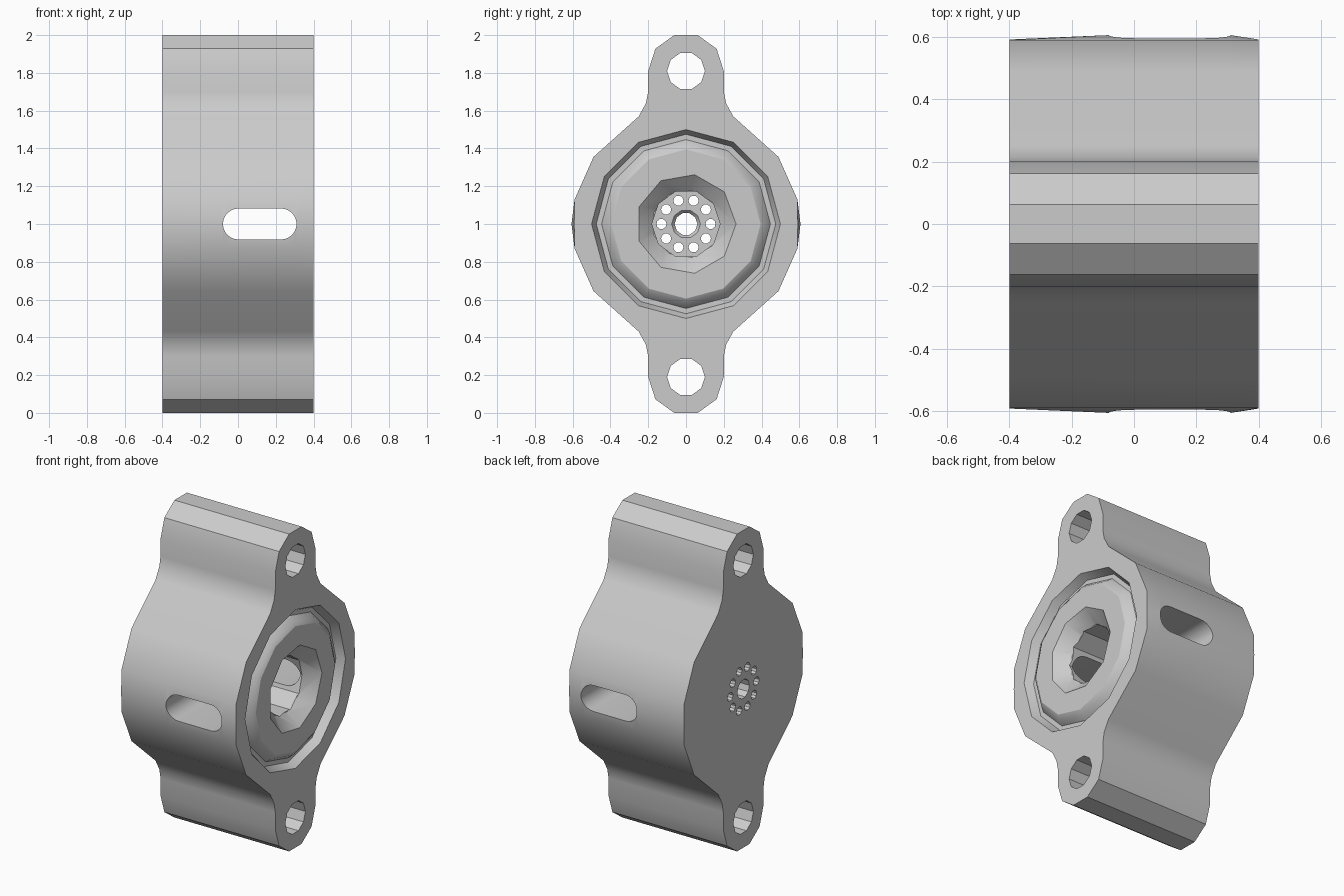
import bpy, bmesh
from math import sin, cos, pi, radians

if "Cube" in bpy.data.objects:
    bpy.data.objects.remove(bpy.data.objects["Cube"])

metal = bpy.data.materials.new("plain_grey_metal")
metal.use_nodes = True
GREY = (0.6, 0.6, 0.6, 1)
metal.diffuse_color = GREY
metal.node_tree.nodes["Principled BSDF"].inputs["Base Color"].default_value = GREY


def loft(name, loops, closed=False):
    """Skin matching loops; cap the ends, or join last to first when closed."""
    bm = bmesh.new()
    rings = [[bm.verts.new(p) for p in loop] for loop in loops]
    pairs = list(zip(rings, rings[1:]))
    if closed:
        pairs.append((rings[-1], rings[0]))
    else:
        bm.faces.new(rings[0])
        bm.faces.new(rings[-1])
    for a, b in pairs:
        for i in range(len(a)):
            j = (i + 1) % len(a)
            bm.faces.new((a[i], a[j], b[j], b[i]))
    bmesh.ops.recalc_face_normals(bm, faces=bm.faces)
    mesh = bpy.data.meshes.new(name)
    bm.to_mesh(mesh)
    bm.free()
    mesh.materials.append(metal)
    obj = bpy.data.objects.new(name, mesh)
    bpy.context.collection.objects.link(obj)
    return obj


def ring(x, r, sides, y=0, z=1):
    steps = [2 * pi * i / sides for i in range(sides)]
    return [(x, y + r * cos(a), z + r * sin(a)) for a in steps]


def lathe(name, profile, sides, closed=False, y=0, z=1):
    return loft(name, [ring(x, r, sides, y, z) for x, r in profile], closed)


# Housing outline: one quarter, mirrored into a full loop (y, height from centre)
quarter = [(0.062, 1.0), (0.162, 0.928), (0.2, 0.81), (0.2, 0.7),
           (0.212, 0.64), (0.25, 0.57), (0.49, 0.355), (0.59, 0.13)]
half = quarter + [(0.592, 0)] + [(y, -h) for y, h in reversed(quarter)]
outline = half + [(-y, h) for y, h in reversed(half)]


def station(x, bulge):
    # Sides swell slightly where the slot passes through
    return [(x, y + (bulge if y > 0 else -bulge) * (h == 0), 1 + h) for y, h in outline]


housing = loft("housing", [station(-0.4, 0), station(-0.08, 0.014),
                           station(0.31, 0.014), station(0.4, 0)])

cutters = []
# Mounting holes in the two lugs
for z in (0.19, 1.81):
    cutters.append(lathe("lug_hole", [(-0.5, 0.1), (0.5, 0.1)], 10, z=z))

# Ring groove around the central cap
cutters.append(lathe("cap_groove", [(0.45, 0.5), (0.4, 0.5), (0.35, 0.475), (0.35, 0.447),
                                    (0.385, 0.42), (0.4, 0.395), (0.45, 0.395)], 12, True))

# Flared mouth and central bore
cutters.append(lathe("mouth", [(0.32, 0.18), (0.4, 0.265), (0.45, 0.318)], 9))
cutters.append(lathe("bore", [(-0.3, 0.18), (0.34, 0.18)], 10))

# Centre hole with countersink, and the circle of small outlets
cutters.append(lathe("centre_hole", [(-0.5, 0.06), (-0.32, 0.06), (-0.29, 0.084)], 10))
for i in range(10):
    a = 2 * pi * i / 10
    cutters.append(lathe("outlet", [(-0.5, 0.027), (-0.25, 0.027)], 10,
                         y=0.13 * cos(a), z=1 + 0.13 * sin(a)))


# Rounded slot through both sides
def slot_loop(y, r=0.082, reach=0.113, middle=0.115):
    points = []
    for side in (1, -1):
        for i in range(13):
            a = pi * i / 12 - pi / 2
            points.append((middle + side * (reach + r * cos(a)), y, 1 + side * r * sin(a)))
    return points


cutters.append(loft("side_slot", [slot_loop(-0.8), slot_loop(0.8)]))

# Cut everything, keep the result and drop the cutters
for cutter in cutters:
    cutter.hide_render = True
    mod = housing.modifiers.new(cutter.name, "BOOLEAN")
    mod.operation = "DIFFERENCE"
    mod.solver = "EXACT"
    mod.object = cutter
evaluated = housing.evaluated_get(bpy.context.evaluated_depsgraph_get())
housing_mesh = bpy.data.meshes.new_from_object(evaluated)
housing.modifiers.clear()
housing.data = housing_mesh
for cutter in cutters:
    bpy.data.objects.remove(cutter)

bpy.ops.object.select_all(action="DESELECT")
housing.select_set(True)
bpy.context.view_layer.objects.active = housing
bpy.ops.object.shade_smooth_by_angle(angle=radians(29))
